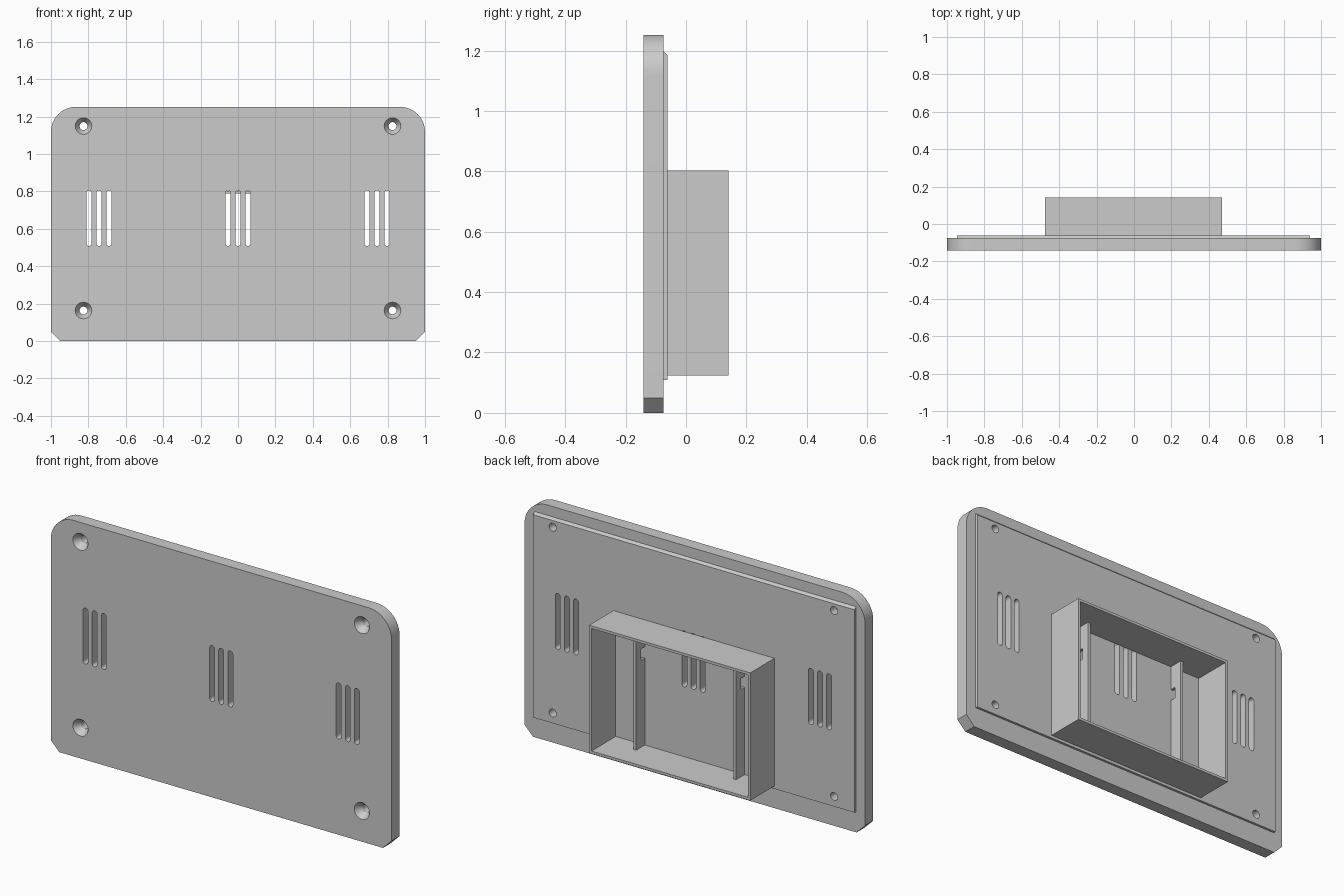
import bpy, bmesh
from math import pi, sin, cos
from mathutils import Matrix

if "Cube" in bpy.data.objects:
    bpy.data.objects.remove(bpy.data.objects["Cube"], do_unlink=True)

grey = bpy.data.materials.new("plain grey")
grey.use_nodes = True
colour = (0.6, 0.6, 0.6, 1)
grey.diffuse_color = colour
grey.node_tree.nodes["Principled BSDF"].inputs["Base Color"].default_value = colour

FRONT, STEP, PANEL, BACK = -0.141, -0.074, -0.062, 0.141
OFFSET = -0.003  # rear parts sit slightly off centre


def finish(name, bm):
    bmesh.ops.recalc_face_normals(bm, faces=bm.faces)
    mesh = bpy.data.meshes.new(name)
    bm.to_mesh(mesh)
    bm.free()
    mesh.materials.append(grey)
    obj = bpy.data.objects.new(name, mesh)
    bpy.context.collection.objects.link(obj)
    return obj


def prism(name, points, start, depth):
    """Extrude a closed outline of 3D points; start and depth are vectors."""
    bm = bmesh.new()
    face = bm.faces.new([bm.verts.new([a + b for a, b in zip(p, start)]) for p in points])
    out = bmesh.ops.extrude_face_region(bm, geom=[face])
    verts = [v for v in out["geom"] if isinstance(v, bmesh.types.BMVert)]
    bmesh.ops.translate(bm, verts=verts, vec=depth)
    return finish(name, bm)


def box(name, x0, x1, y0, y1, z0, z1):
    outline = [(x0, 0, z0), (x1, 0, z0), (x1, 0, z1), (x0, 0, z1)]
    return prism(name, outline, (0, y0, 0), (0, y1 - y0, 0))


def cone(name, x, z, y0, y1, r0, r1):
    bm = bmesh.new()
    bmesh.ops.create_cone(bm, cap_ends=True, segments=32, radius1=r0, radius2=r1, depth=y1 - y0)
    bm.transform(Matrix.Translation((x, (y0 + y1) / 2, z)) @ Matrix.Rotation(-pi / 2, 4, 'X'))
    return finish(name, bm)


def combine(target, tool, operation):
    mod = target.modifiers.new("cut", 'BOOLEAN')
    mod.operation, mod.solver, mod.object = operation, 'EXACT', tool
    bpy.context.view_layer.objects.active = target
    bpy.ops.object.modifier_apply(modifier=mod.name)
    bpy.data.objects.remove(tool, do_unlink=True)


def arc(x, z, r, a0, a1, n):
    return [(x + r * cos(a0 + (a1 - a0) * i / n), 0, z + r * sin(a0 + (a1 - a0) * i / n))
            for i in range(n + 1)]


# Face plate: rounded top corners, chamfered bottom corners
R, TOP, C = 0.134, 1.252, 0.05
outline = [(-1, 0, C), (-1 + C, 0, 0), (1 - C, 0, 0), (1, 0, C)]
outline += arc(1 - R, TOP - R, R, 0, pi / 2, 16) + arc(R - 1, TOP - R, R, pi / 2, pi, 16)
plate = prism("face_plate", outline, (0, FRONT, 0), (0, STEP - FRONT, 0))

# Shallow raised rear panel with a sloped top edge
profile = [(0, STEP - 0.02, 0.109), (0, PANEL, 0.109), (0, PANEL, 1.185),
           (0, STEP, 1.197), (0, STEP - 0.02, 1.197)]
panel = prism("rear_panel", profile, (-0.944 + OFFSET, 0, 0), (1.888, 0, 0))
combine(plate, panel, 'UNION')

# Countersunk screw holes
for x in (-0.826, 0.826):
    for z in (0.163, 1.149):
        combine(plate, cone("hole_cutter", x, z, FRONT - 0.05, 0, 0.021, 0.021), 'DIFFERENCE')
        combine(plate, cone("sink_cutter", x, z, FRONT - 0.001, FRONT + 0.035, 0.045, 0.021),
                'DIFFERENCE')

# Three groups of three round-ended vent slots
W = 0.0145
for group in (-0.743, 0, 0.743):
    for i in (-1, 0, 1):
        x = group + 0.0535 * i
        shape = arc(x, 0.805 - W, W, 0, pi, 8) + arc(x, 0.508 + W, W, pi, 2 * pi, 8)
        combine(plate, prism("slot_cutter", shape, (0, FRONT - 0.05, 0), (0, 0.2, 0)), 'DIFFERENCE')

# Open-backed housing frame
X0, X1, Z0, Z1, T = -0.473 + OFFSET, 0.473 + OFFSET, 0.124, 0.802, 0.014
frame = box("housing_frame", X0, X1, PANEL, BACK, Z0, Z1)
combine(frame, box("frame_cutter", X0 + T, X1 - T, PANEL - 0.1, BACK + 0.1, Z0 + T, Z1 - T),
        'DIFFERENCE')

# Upright inner ribs, each with a small slot near the top
for side, x in (("left", 0.293), ("right", -0.293)):
    rib = box(side + "_rib", x - 0.0075, x + 0.0075, PANEL, 0.01, Z0 + T, Z1 - T)
    combine(rib, box("rib_cutter", x - 0.1, x + 0.1, PANEL - 0.01, -0.03, 0.6, 0.66), 'DIFFERENCE')

# Smooth the round surfaces, keep edges sharp
bpy.ops.object.select_all(action='DESELECT')
plate.select_set(True)
bpy.context.view_layer.objects.active = plate
bpy.ops.object.shade_smooth_by_angle(angle=0.5)
